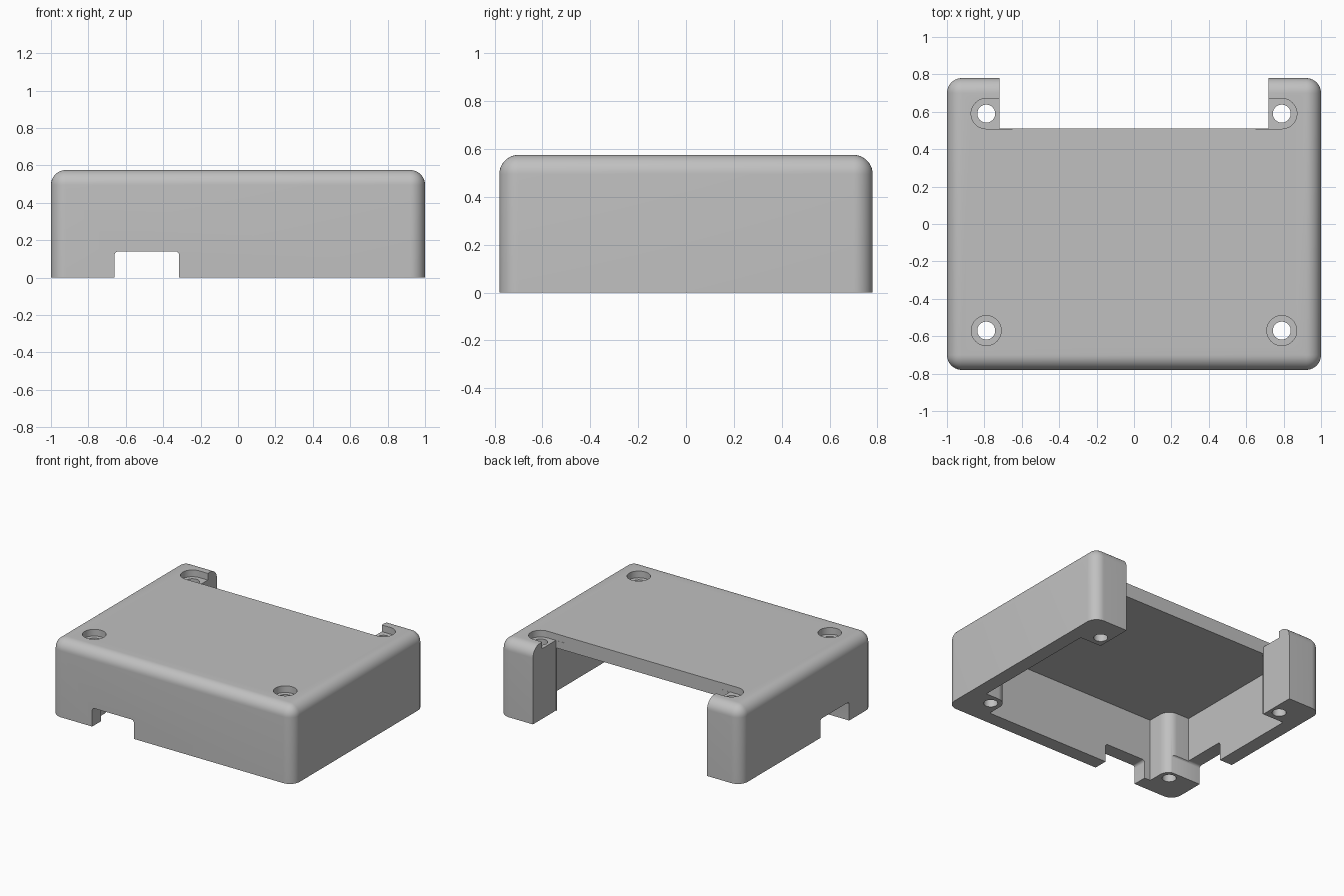
import bpy, bmesh, math

if "Cube" in bpy.data.objects:
    bpy.data.objects.remove(bpy.data.objects["Cube"])

W, D, H = 1.0, 0.78, 0.575        # half width, half depth, height
CEIL = 0.47                       # underside of the lid plate
WX, WY = 0.895, 0.675             # inner wall faces
HX, HF, HB = 0.79, -0.57, 0.59    # screw hole positions

grey = bpy.data.materials.new("plain grey")
grey.diffuse_color = (0.53, 0.53, 0.53, 1)
grey.use_nodes = True
grey.node_tree.nodes["Principled BSDF"].inputs["Base Color"].default_value = grey.diffuse_color


def make_object(name, bm):
    bmesh.ops.recalc_face_normals(bm, faces=bm.faces)
    mesh = bpy.data.meshes.new(name)
    bm.to_mesh(mesh)
    bm.free()
    mesh.materials.append(grey)
    ob = bpy.data.objects.new(name, mesh)
    bpy.context.collection.objects.link(ob)
    return ob


def prism(name, pts, axis, lo, hi):
    """Extrude a 2D outline along an axis."""
    place = {"x": lambda a, b, h: (h, a, b),
             "y": lambda a, b, h: (a, h, b),
             "z": lambda a, b, h: (a, b, h)}[axis]
    bm = bmesh.new()
    low = [bm.verts.new(place(a, b, lo)) for a, b in pts]
    high = [bm.verts.new(place(a, b, hi)) for a, b in pts]
    bm.faces.new(low)
    bm.faces.new(high)
    n = len(pts)
    for i in range(n):
        j = (i + 1) % n
        bm.faces.new((low[i], low[j], high[j], high[i]))
    return make_object(name, bm)


def arc(cx, cy, r, a0, a1, n=12):
    return [(cx + r * math.cos(math.radians(a0 + (a1 - a0) * i / n)),
             cy + r * math.sin(math.radians(a0 + (a1 - a0) * i / n)))
            for i in range(n + 1)]


def circle(cx, cy, r, n=40):
    return arc(cx, cy, r, 0, 360, n)[:-1]


def rounded_slot(a0, a1, top=0.14, r=0.02):
    """Opening outline with rounded upper corners."""
    return ([(a0, -0.2), (a1, -0.2)] + arc(a1 - r, top - r, r, 0, 90, 6)
            + arc(a0 + r, top - r, r, 90, 180, 6))


# Outer body: box with rounded upright and top edges
bm = bmesh.new()
bmesh.ops.create_cube(bm, size=1)
for v in bm.verts:
    v.co = (v.co.x * 2 * W, v.co.y * 2 * D, (v.co.z + 0.5) * H)
edges = [e for e in bm.edges if max(v.co.z for v in e.verts) > 0.1]
bmesh.ops.bevel(bm, geom=edges, offset=0.08, segments=10, profile=0.5,
                affect='EDGES')
body = make_object("enclosure_cover", bm)

# Hollow inside, leaving front screw posts and solid rear corner blocks
r = 0.08
cutters = [prism("cavity", [(0.715, 0.6), (-0.715, 0.6), (-0.715, 0.505),
                            (-WX, 0.505), (-WX, HF + r)]
                 + arc(-HX, HF, r, 90, 0)
                 + [(-HX + r, -WY), (HX - r, -WY)]
                 + arc(HX, HF, r, 180, 90)
                 + [(WX, HF + r), (WX, 0.505), (0.715, 0.505)],
                 "z", -0.2, CEIL)]

# Large rear opening, cut right through
cutters.append(prism("rear_opening", [(-0.72, 0.51), (0.72, 0.51),
                                      (0.72, 1.0), (-0.72, 1.0)],
                     "z", -0.3, 1.0))

# Cable openings in the front and left walls
cutters.append(prism("front_slot", rounded_slot(-0.66, -0.315), "y", -1.0, -0.6))
cutters.append(prism("left_slot", rounded_slot(-0.50, -0.16), "x", -1.2, -0.7))

# Screw holes and recesses; rear recesses run out into the opening
for s in (-1, 1):
    for y in (HF, HB):
        cutters.append(prism("screw_hole", circle(s * HX, y, 0.048), "z", -0.25, 0.8))
    cutters.append(prism("front_recess", circle(s * HX, HF, 0.08), "z", 0.525, 0.9))
    rear = arc(HX, HB, 0.081, -90, 90, 20) + [(0.65, HB + 0.081), (0.65, HB - 0.081)]
    # rounded side faces outwards
    cutters.append(prism("rear_recess", [(s * a, b) for a, b in rear],
                         "z", 0.525, 0.9))

# Apply all cuts
bpy.context.view_layer.objects.active = body
body.select_set(True)
for c in cutters:
    c.hide_render = True
    mod = body.modifiers.new("cut", 'BOOLEAN')
    mod.operation = 'DIFFERENCE'
    mod.solver = 'EXACT'
    mod.object = c
    bpy.ops.object.modifier_apply(modifier=mod.name)
for c in cutters:
    bpy.data.objects.remove(c, do_unlink=True)

bpy.ops.object.shade_smooth_by_angle(angle=math.radians(30))
